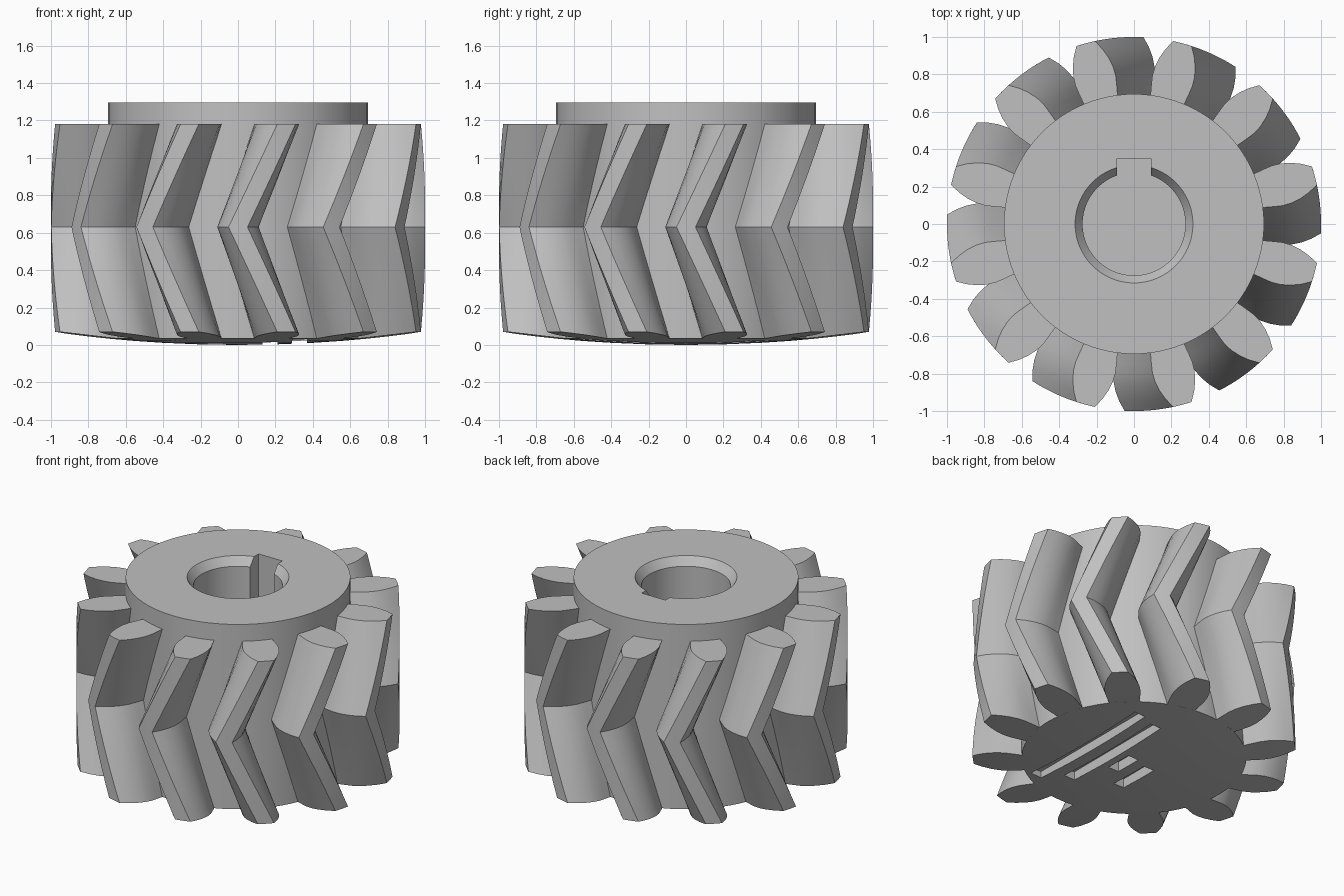
import bpy, bmesh
from math import radians, sin, cos, pi

cube = bpy.data.objects.get("Cube")
if cube:
    bpy.data.objects.remove(cube, do_unlink=True)

TEETH, HUB_R, TOP, MID, RIM = 12, 0.695, 1.18, 0.63, 0.07
HUB_TOP, BORE, FLOOR = 1.295, 0.275, 0.2

steel = bpy.data.materials.new("steel grey")
steel.use_nodes = True
steel.diffuse_color = (0.53, 0.53, 0.53, 1)
shader = next(n for n in steel.node_tree.nodes if n.type == "BSDF_PRINCIPLED")
shader.inputs["Base Color"].default_value = steel.diffuse_color
shader.inputs["Roughness"].default_value = 0.6


def dome(r):
    """Height of the slightly domed underside at a radius."""
    return RIM * r * r


def make(name, bm):
    bmesh.ops.recalc_face_normals(bm, faces=bm.faces)
    mesh = bpy.data.meshes.new(name)
    bm.to_mesh(mesh)
    bm.free()
    mesh.materials.append(steel)
    obj = bpy.data.objects.new(name, mesh)
    bpy.context.collection.objects.link(obj)
    return obj


def smooth(obj):
    bpy.ops.object.select_all(action="DESELECT")
    obj.select_set(True)
    bpy.context.view_layer.objects.active = obj
    bpy.ops.object.shade_smooth_by_angle(angle=radians(25))


def cut(target, name, lo, hi):
    """Subtract a box between two corners."""
    bm = bmesh.new()
    bmesh.ops.create_cube(bm, size=1)
    for v in bm.verts:
        v.co = [(a + b) / 2 + c * (b - a) for a, b, c in zip(lo, hi, v.co)]
    box = make(name, bm)
    box.hide_render = True
    mod = target.modifiers.new(name, "BOOLEAN")
    mod.operation, mod.solver, mod.object = "DIFFERENCE", "EXACT", box
    bpy.context.view_layer.objects.active = target
    bpy.ops.object.modifier_apply(modifier=mod.name)
    bpy.data.objects.remove(box, do_unlink=True)


# Hub: turned profile with domed underside and chamfered blind bore
profile = [(r, dome(r)) for r in (0, 0.2, 0.4, 0.55, HUB_R)]
profile += [(HUB_R, HUB_TOP), (0.315, HUB_TOP), (BORE, 1.24), (BORE, FLOOR), (0, FLOOR)]
bm = bmesh.new()
verts = [bm.verts.new((r, 0, z)) for r, z in profile]
edges = [bm.edges.new(pair) for pair in zip(verts, verts[1:])]
bmesh.ops.spin(bm, geom=verts + edges, axis=(0, 0, 1), cent=(0, 0, 0),
               angle=2 * pi, steps=96, use_merge=True)
bmesh.ops.remove_doubles(bm, verts=bm.verts, dist=1e-4)
hub = make("hub", bm)

# Keyway beside the bore, shallow grooves in the underside
cut(hub, "keyway", (-0.09, 0, FLOOR + 0.004), (0.09, 0.35, 1.5))
grooves = [(0.29, 0.37, -0.55, 0.45), (0.13, 0.21, -0.42, 0.41),
           (0.0, 0.08, -0.15, 0.04), (-0.16, -0.08, -0.29, 0.0)]
for x0, x1, y0, y1 in grooves:
    cut(hub, "groove", (x0, y0, -0.2), (x1, y1, 0.07))
smooth(hub)

# Teeth: one side of the section as (radius, half angle), mirrored
flank = [(0.69, 7.7), (0.75, 7.9), (0.8, 7.95), (0.85, 7.4), (0.9, 6.3), (0.95, 4.8), (1, 2.9)]
section = [(r, -a) for r, a in flank] + [(1, 0)] + [(r, a) for r, a in reversed(flank)]

# Each tooth twists half a pitch from the middle towards both ends
STEPS = 8
levels = [i / STEPS for i in range(-STEPS, STEPS + 1)]
bm = bmesh.new()
for tooth in range(TEETH):
    rings = []
    for t in levels:
        ring = []
        for r, a in section:
            low = dome(r)
            z = MID + t * ((TOP - MID) if t > 0 else (MID - low))
            ang = radians(a + 360 / TEETH * (tooth + abs(t) / 2))
            ring.append(bm.verts.new((r * cos(ang), r * sin(ang), z)))
        rings.append(ring)
    n = len(section)
    for low_ring, high_ring in zip(rings, rings[1:]):
        for i in range(n):
            j = (i + 1) % n
            bm.faces.new((low_ring[i], low_ring[j], high_ring[j], high_ring[i]))
    # End caps as strips across the tooth
    for ring in (rings[0], rings[-1]):
        for i in range(len(flank) - 1):
            bm.faces.new((ring[i], ring[i + 1], ring[n - 2 - i], ring[n - 1 - i]))
        k = len(flank)
        bm.faces.new((ring[k - 1], ring[k], ring[k + 1]))
smooth(make("herringbone_teeth", bm))
